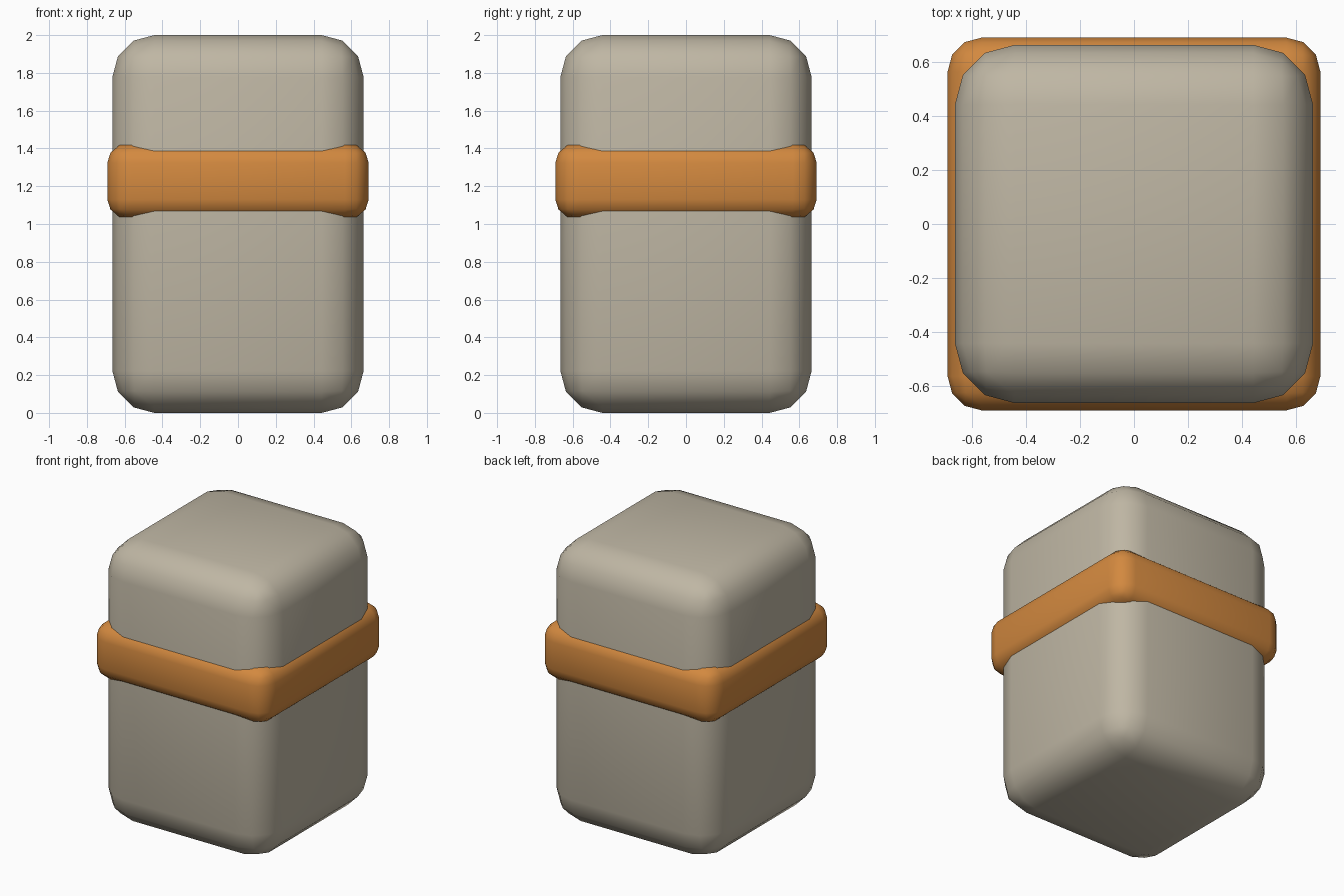
import bpy

if "Cube" in bpy.data.objects:
    bpy.data.objects.remove(bpy.data.objects["Cube"])


def rounded_block(name, size, z, bevel, squash=1.0, color=None):
    """Bevelled box; squash flattens the bevel vertically, keeping the given size."""
    bpy.ops.mesh.primitive_cube_add(size=1, location=(0, 0, z))
    ob = bpy.context.object
    ob.name = name
    for v in ob.data.vertices:
        v.co.x *= size[0]
        v.co.y *= size[1]
        v.co.z *= size[2] / squash
    ob.scale.z = squash
    mod = ob.modifiers.new("Bevel", 'BEVEL')
    mod.width = bevel
    mod.segments = 3
    mod.limit_method = 'NONE'
    bpy.ops.object.shade_smooth()
    if color:
        mat = bpy.data.materials.new(name)
        mat.diffuse_color = color
        mat.use_nodes = True
        mat.node_tree.nodes["Principled BSDF"].inputs["Base Color"].default_value = mat.diffuse_color
        ob.data.materials.append(mat)
    return ob


# Main block
rounded_block("body", (1.33, 1.33, 2.0), 1.0, 0.222, color=(0.52, 0.47, 0.37, 1))

# Orange band around the block
rounded_block("band", (1.384, 1.384, 0.408), 1.227, 0.126, 0.85,
              color=(0.65, 0.25, 0.05, 1))
